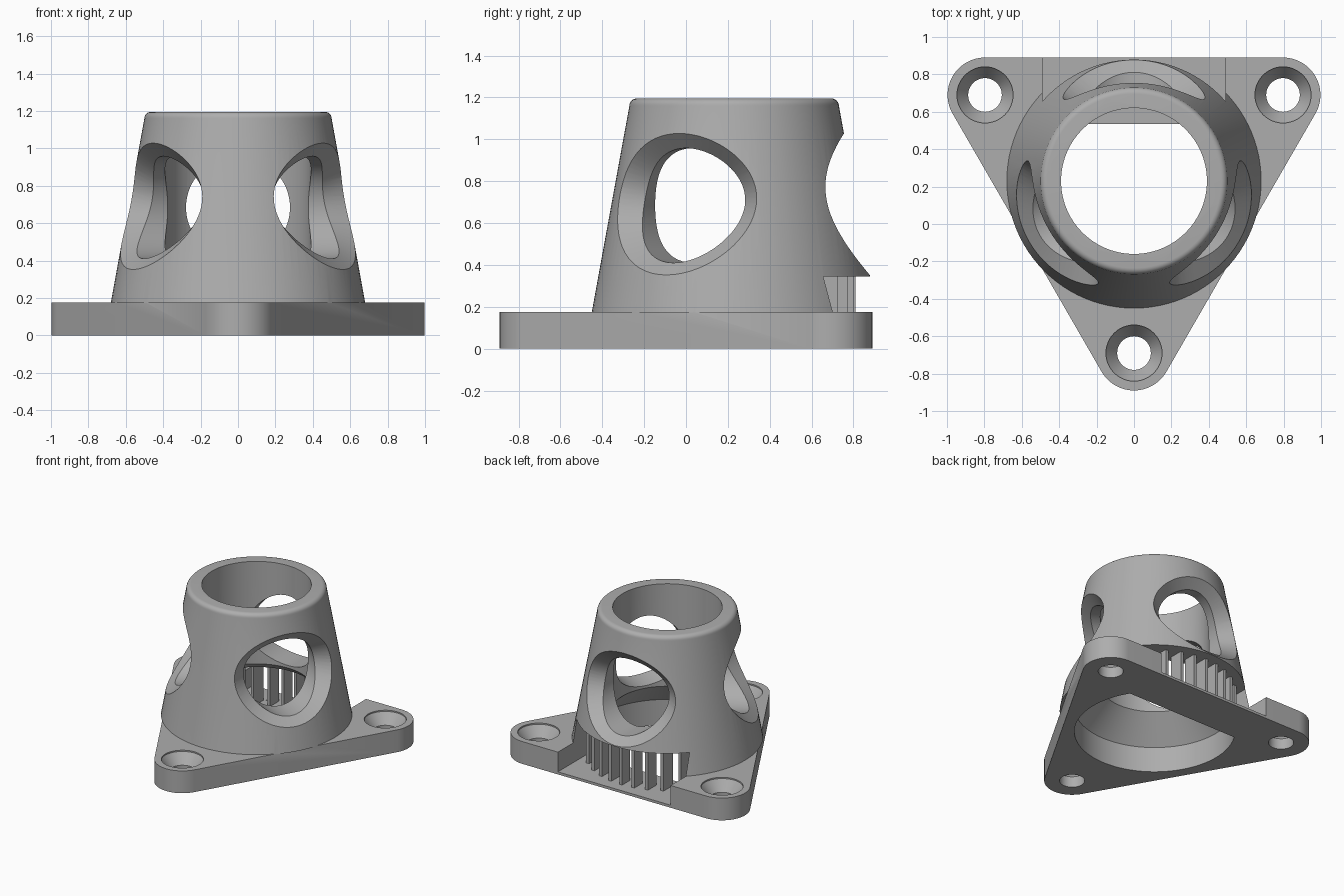
import bpy, bmesh
from math import sin, cos, pi, sqrt, radians
from mathutils import Matrix, Vector

cube = bpy.data.objects.get("Cube")
if cube:
    bpy.data.objects.remove(cube, do_unlink=True)

grey = bpy.data.materials.new("plain grey")
grey.use_nodes = True
grey.diffuse_color = (0.42, 0.42, 0.42, 1)
grey.node_tree.nodes["Principled BSDF"].inputs["Base Color"].default_value = grey.diffuse_color

CY = 0.23          # y of the tower axis
PLATE = 0.175      # plate thickness
TOP = 1.195
SLOT_X, SLOT_Y, SLOT_TOP, FLOOR = 0.49, 0.535, 0.345, 0.02


def make(name, bm):
    bmesh.ops.recalc_face_normals(bm, faces=bm.faces)
    mesh = bpy.data.meshes.new(name)
    bm.to_mesh(mesh)
    bm.free()
    mesh.materials.append(grey)
    ob = bpy.data.objects.new(name, mesh)
    bpy.context.collection.objects.link(ob)
    return ob


def loft(name, rings):
    """Closed solid through rings with equal point counts."""
    bm = bmesh.new()
    loops = [[bm.verts.new(p) for p in ring] for ring in rings]
    n = len(loops[0])
    for a, b in zip(loops, loops[1:]):
        for i in range(n):
            j = (i + 1) % n
            bm.faces.new((a[i], a[j], b[j], b[i]))
    bm.faces.new(loops[0][::-1])
    bm.faces.new(loops[-1])
    return make(name, bm)


def turned(name, profile, x, y, n=96):
    return loft(name, [[(x + r * cos(2 * pi * i / n), y + r * sin(2 * pi * i / n), z)
                        for i in range(n)] for r, z in profile])


def add_box(bm, lo, hi):
    lo, hi = Vector(lo), Vector(hi)
    size = Matrix.Diagonal((*(hi - lo), 1))
    bmesh.ops.create_cube(bm, size=1, matrix=Matrix.Translation((lo + hi) / 2) @ size)


def box(name, lo, hi):
    bm = bmesh.new()
    add_box(bm, lo, hi)
    return make(name, bm)


def combine(target, other, operation):
    mod = target.modifiers.new("combine", "BOOLEAN")
    mod.operation, mod.object, mod.solver = operation, other, "EXACT"
    bpy.context.view_layer.update()
    result = target.evaluated_get(bpy.context.evaluated_depsgraph_get())
    mesh = bpy.data.meshes.new_from_object(result)
    target.modifiers.clear()
    target.data = mesh
    bpy.data.objects.remove(other, do_unlink=True)


# Rounded triangular plate
corners = [Vector((0.92 * cos(radians(a)), CY + 0.92 * sin(radians(a)), 0)) for a in (30, 150, 270)]
outline = []
for k, c in enumerate(corners):
    for i in range(25):
        a = radians(-30 + 120 * k + 120 * i / 24)
        outline.append((c.x + 0.2 * cos(a), c.y + 0.2 * sin(a)))
body = loft("pierced_tower_and_plate", [[(x, y, z) for x, y in outline] for z in (0, PLATE)])

# Tapered tower with a rounded lip
BASE_R, SLOPE = 0.68, 0.176


def tower_radius(z):
    return BASE_R - SLOPE * (z - PLATE)


lip = [(tower_radius(TOP) - 0.035 + 0.035 * cos(a), TOP - 0.035 + 0.035 * sin(a))
       for a in [pi / 2 * i / 6 for i in range(7)]]
tower = turned("tower", [(tower_radius(0.1), 0.1), (tower_radius(PLATE), PLATE)] + lip, 0, CY)
# keep the buried foot of the tower inside the plate
foot = box("foot_trim", (-1, -1, 0), (1, 1.2, PLATE - 0.002))
combine(tower, foot, "DIFFERENCE")
combine(body, tower, "UNION")

# Central bore, wider at the bottom
bore = turned("bore", [(0.575, -0.1), (0.575, 0.2), (0.39, 0.39), (0.39, 1.4)], 0, CY)
combine(body, bore, "DIFFERENCE")

# Countersunk screw holes
for c in corners:
    hole = turned("screw_hole", [(0.09, -0.1), (0.09, 0.085), (0.15, 0.165), (0.15, 0.3)], c.x, c.y, 48)
    combine(body, hole, "DIFFERENCE")

# Rear outlet slot
combine(body, box("slot", (-SLOT_X, SLOT_Y, FLOOR), (SLOT_X, 1.2, SLOT_TOP)), "DIFFERENCE")

# Three round windows with flared edges
N = 80
for k in range(3):
    turn = Matrix.Translation((0, CY, 0)) @ Matrix.Rotation(2 * pi * k / 3, 4, "Z")
    inner, throat, rim, outer = [], [], [], []
    for i in range(N):
        a = 2 * pi * i / N
        u, z = 0.383 * cos(a), 0.692 + 0.341 * sin(a)
        d = sqrt(tower_radius(z) ** 2 - u * u)
        u2, z2 = 0.278 * cos(a), 0.684 + 0.274 * sin(a)
        inner.append(turn @ Vector((u2, 0.15, z2)))
        throat.append(turn @ Vector((u2, d - 0.068, z2)))
        rim.append(turn @ Vector((u, d, z)))
        outer.append(turn @ Vector((u, 0.95, z)))
    combine(body, loft("window", [inner, throat, rim, outer]), "DIFFERENCE")

# Thin floor under the outlet
floor = box("outlet_floor", (-SLOT_X - 0.005, SLOT_Y, 0.0005), (SLOT_X + 0.005, 0.889, FLOOR - 0.0005))

# Upright fins standing on an arc across the outlet
bm = bmesh.new()
for i in range(-4, 5):
    x = 0.1 * i
    back = CY + sqrt(0.58 ** 2 - x * x)
    front = max(SLOT_Y, CY + sqrt(0.48 ** 2 - x * x))
    add_box(bm, (x - 0.012, front, 0.01), (x + 0.012, back, SLOT_TOP + 0.005))
fins = make("outlet_fins", bm)

# Smooth the round surfaces, keep the edges crisp
bpy.ops.object.select_all(action="DESELECT")
body.select_set(True)
bpy.context.view_layer.objects.active = body
bpy.ops.object.shade_smooth_by_angle(angle=radians(25))
